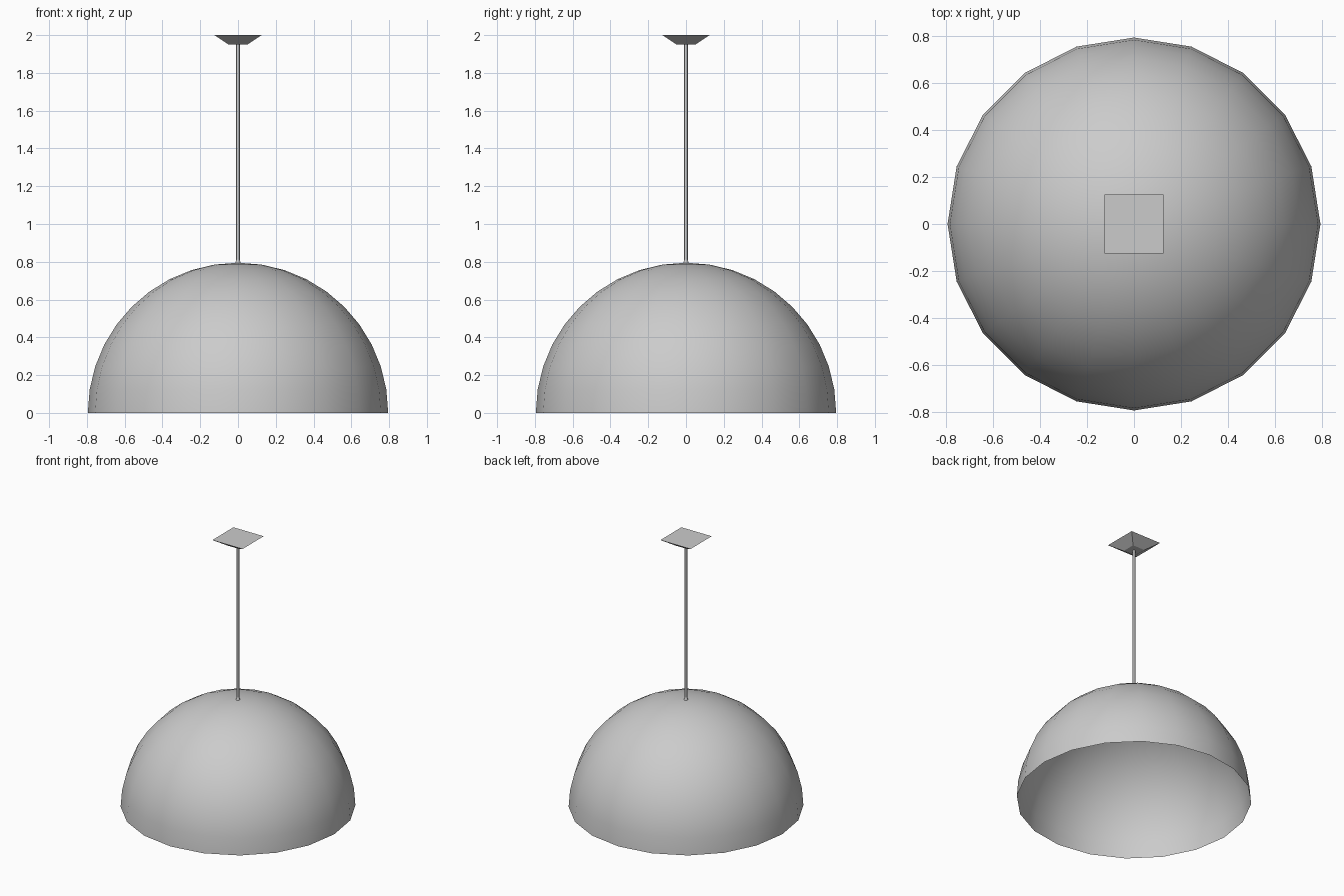
import bpy, bmesh, math

if "Cube" in bpy.data.objects:
    bpy.data.objects.remove(bpy.data.objects["Cube"])

R = 0.795


def make_object(name, bm, smooth=False):
    bmesh.ops.recalc_face_normals(bm, faces=bm.faces)
    for f in bm.faces:
        f.smooth = smooth
    mesh = bpy.data.meshes.new(name)
    bm.to_mesh(mesh)
    bm.free()
    obj = bpy.data.objects.new(name, mesh)
    bpy.context.collection.objects.link(obj)
    return obj


def cone(name, sides, r1, r2, z1, z2, turn=0.0):
    bpy.ops.mesh.primitive_cone_add(vertices=sides, radius1=r1, radius2=r2, depth=z2 - z1,
                                    location=(0, 0, (z1 + z2) / 2), rotation=(0, 0, turn))
    obj = bpy.context.object
    obj.name = name
    return obj


# Open hemispherical shade, upper half of a 20-sided sphere
bm = bmesh.new()
bmesh.ops.create_uvsphere(bm, u_segments=20, v_segments=20, radius=R)
bmesh.ops.delete(bm, geom=[v for v in bm.verts if v.co.z < -0.001], context='VERTS')
shade = make_object("shade", bm, smooth=True)
# outward normals on the open shell
if shade.data.polygons[0].normal.dot(shade.data.polygons[0].center) < 0:
    shade.data.flip_normals()

# Hanging rod with a small flared collar where it meets the shade
for obj in (cone("rod", 8, 0.0095, 0.0095, 0.80, 1.955),
            cone("rod_collar", 8, 0.015, 0.0095, 0.79, 0.812)):
    bpy.ops.object.select_all(action='DESELECT')
    obj.select_set(True)
    bpy.context.view_layer.objects.active = obj
    bpy.ops.object.shade_smooth_by_angle(angle=math.radians(50))

# Square tapered ceiling mount
cone("ceiling_mount", 4, 0.05 * math.sqrt(2), 0.125 * math.sqrt(2), 1.95, 2.0, math.pi / 4)
